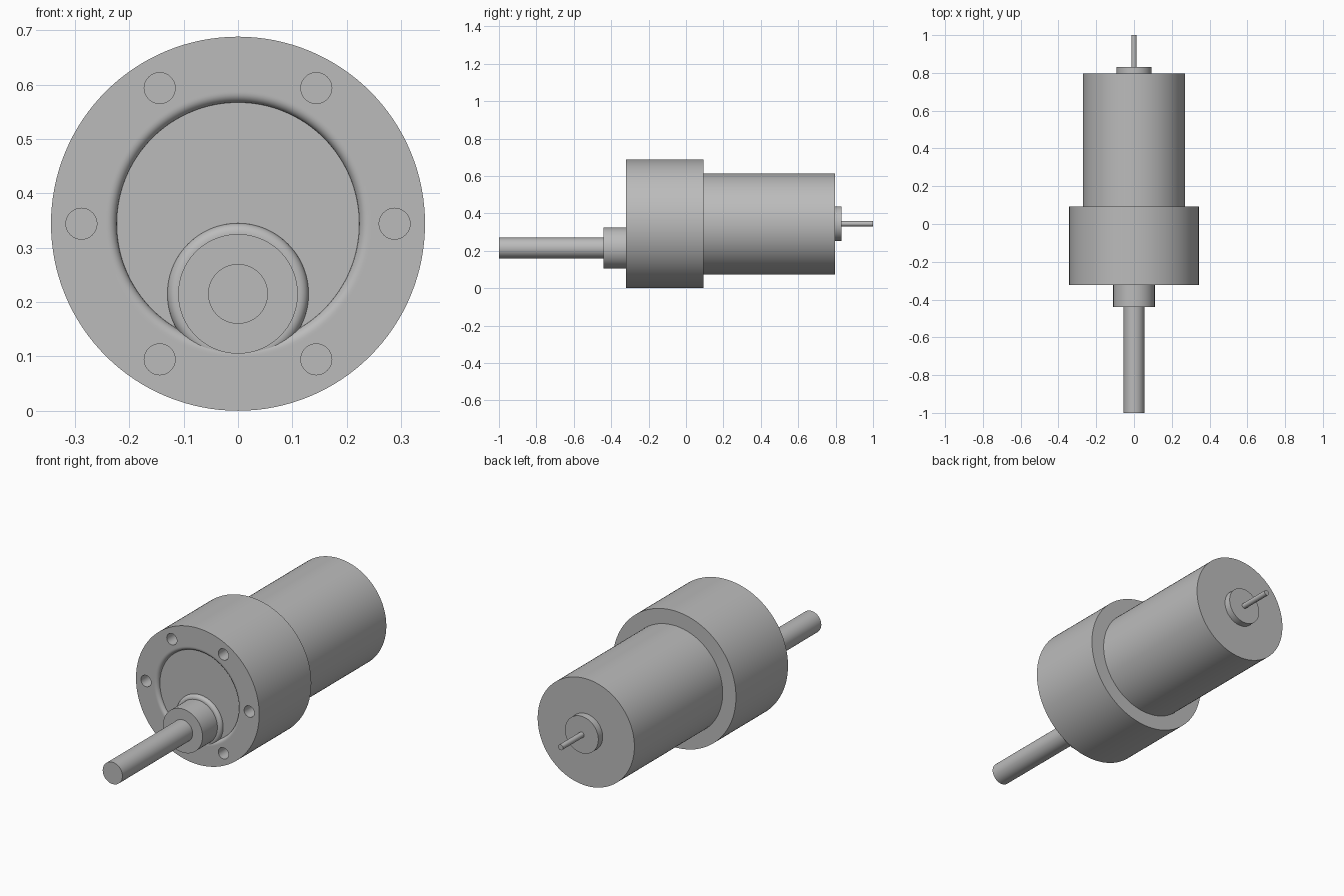
import bpy, bmesh
from math import sin, cos, pi, radians

cube = bpy.data.objects.get("Cube")
if cube:
    bpy.data.objects.remove(cube)

steel = bpy.data.materials.new("grey steel")
steel.use_nodes = True
steel.diffuse_color = (0.5, 0.5, 0.5, 1)
steel.node_tree.nodes["Principled BSDF"].inputs["Base Color"].default_value = (0.5, 0.5, 0.5, 1)

AXIS = 0.344          # height of the gearbox and motor axis
SHAFT = 0.215         # height of the offset output shaft
FACE = -0.322         # front face of the gearbox
FILLET = 0.018


def lathe(name, profile, z, x=0, sides=96):
    """Spin (radius, y) points about a line parallel to y; both ends lie on the axis."""
    bm = bmesh.new()
    rings = []
    for r, y in profile:
        count = sides if r else 1
        rings.append([bm.verts.new((x + r * cos(2 * pi * i / count), y,
                                    z + r * sin(2 * pi * i / count))) for i in range(count)])
    for a, b in zip(rings, rings[1:]):
        for i in range(sides):
            j = (i + 1) % sides
            quad = [a[i % len(a)], a[j % len(a)], b[j % len(b)], b[i % len(b)]]
            bm.faces.new(list(dict.fromkeys(quad)))
    bmesh.ops.recalc_face_normals(bm, faces=bm.faces)
    mesh = bpy.data.meshes.new(name)
    bm.to_mesh(mesh)
    bm.free()
    mesh.materials.append(steel)
    obj = bpy.data.objects.new(name, mesh)
    bpy.context.collection.objects.link(obj)
    return obj


def rod(name, radius, y0, y1, z, x=0, sides=96):
    return lathe(name, [(0, y0), (radius, y0), (radius, y1), (0, y1)], z, x, sides)


def smooth(obj):
    bpy.ops.object.select_all(action='DESELECT')
    obj.select_set(True)
    bpy.context.view_layer.objects.active = obj
    bpy.ops.object.shade_smooth_by_angle(angle=radians(30))


# Gearbox with a shallow round recess whose rim is rolled over
recess = 0.223
rim = [(recess + FILLET * (1 - cos(t * pi / 12)), FACE + FILLET * (1 - sin(t * pi / 12)))
       for t in range(7)]
gearbox = lathe("gearbox", [(0, FACE + FILLET)] + rim +
                [(0.245, FACE), (AXIS, FACE), (AXIS, 0.093), (0, 0.093)], AXIS, sides=128)

# Six blind screw holes around the face
for i in range(6):
    a = i * pi / 3
    cutter = rod("hole_cutter", 0.0285, FACE - 0.05, FACE + 0.08,
                 AXIS + 0.288 * sin(a), 0.288 * cos(a), 32)
    cutter.hide_render = True
    mod = gearbox.modifiers.new("hole", 'BOOLEAN')
    mod.operation = 'DIFFERENCE'
    mod.solver = 'EXACT'
    mod.object = cutter
    bpy.context.view_layer.update()
    cut = bpy.data.meshes.new_from_object(
        gearbox.evaluated_get(bpy.context.evaluated_depsgraph_get()))
    gearbox.modifiers.clear()
    gearbox.data = cut
    bpy.data.objects.remove(cutter)

# Rounded pad around the output collar
top = FACE + 0.0005
pad = [(0.112 + FILLET * sin(t * pi / 12), top + FILLET * (1 - cos(t * pi / 12)))
       for t in range(7)]
shaft_pad = lathe("shaft_pad", [(0, top)] + pad + [(0.13, FACE + 0.05), (0, FACE + 0.05)], SHAFT)

# Output side, motor and rear shaft
parts = [
    gearbox, shaft_pad,
    rod("output_collar", 0.11, -0.44, FACE + 0.03, SHAFT),
    rod("output_shaft", 0.055, -1, -0.42, SHAFT),
    rod("motor_can", 0.27, 0.08, 0.797, AXIS),
    rod("rear_bearing", 0.093, 0.78, 0.832, AXIS + 0.001),
    rod("rear_pin", 0.014, 0.82, 1, AXIS + 0.001, sides=32),
]
for part in parts:
    smooth(part)
